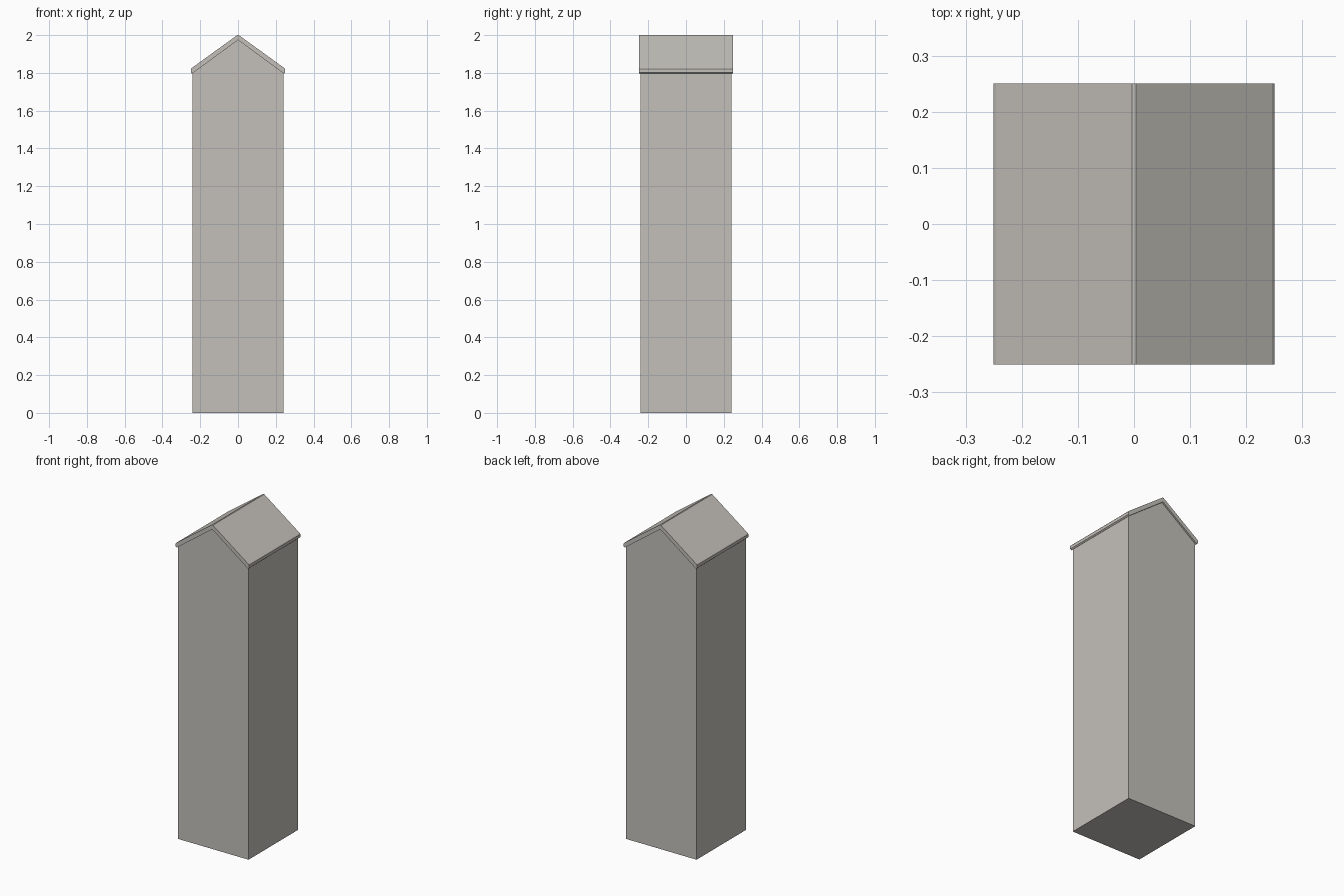
import bpy
import bmesh

cube = bpy.data.objects.get("Cube")
if cube:
    bpy.data.objects.remove(cube, do_unlink=True)

stone = bpy.data.materials.new("warm_grey_stone")
stone.use_nodes = True
colour = (0.55, 0.53, 0.49, 1)
stone.diffuse_color = colour
stone.node_tree.nodes["Principled BSDF"].inputs["Base Color"].default_value = colour


def extrude_profile(name, profile, half_depth):
    """Extrude a closed (x, z) profile along y."""
    bm = bmesh.new()
    face = bm.faces.new([bm.verts.new((x, -half_depth, z)) for x, z in profile])
    ext = bmesh.ops.extrude_face_region(bm, geom=[face])
    moved = [v for v in ext["geom"] if isinstance(v, bmesh.types.BMVert)]
    bmesh.ops.translate(bm, verts=moved, vec=(0, 2 * half_depth, 0))
    bmesh.ops.recalc_face_normals(bm, faces=bm.faces)
    mesh = bpy.data.meshes.new(name)
    bm.to_mesh(mesh)
    bm.free()
    mesh.materials.append(stone)
    obj = bpy.data.objects.new(name, mesh)
    bpy.context.collection.objects.link(obj)


def mirrored(points):
    return [(-x, z) for x, z in reversed(points)]


# Tower shaft with gabled front and back
wall = [(0.24, 0), (0.24, 1.801)]
extrude_profile("tower_body", wall + [(0, 1.976)] + mirrored(wall), 0.24)

# Gabled roof slab: blunt ridge, upright eave edge, slanted underside lip
slope = [(0.243, 1.796), (0.25, 1.802), (0.25, 1.82), (0.246, 1.825), (0.004, 2.0)]
extrude_profile("gable_roof", slope + mirrored(slope) + [(0, 1.974)], 0.25)
